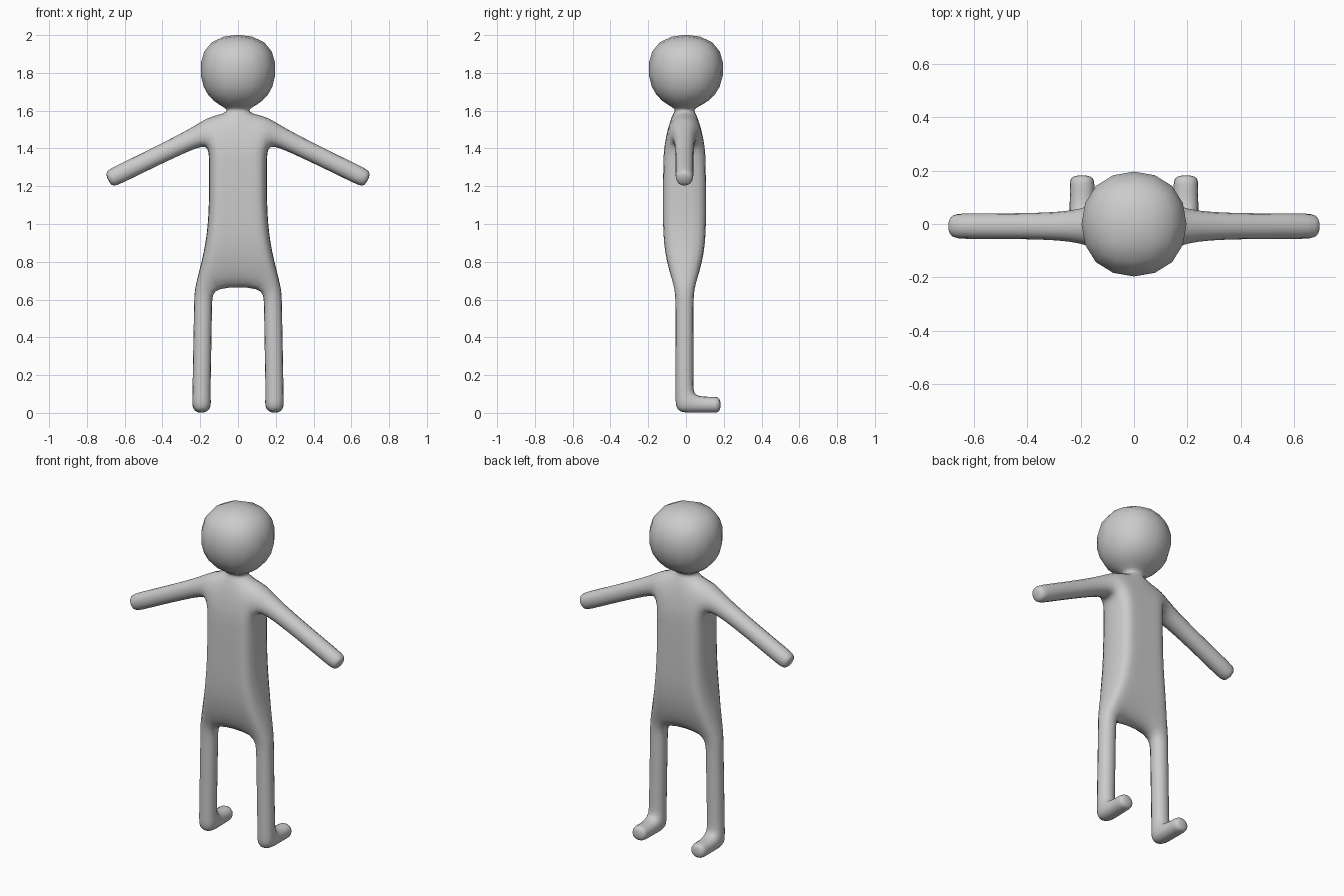
import bpy, bmesh

if "Cube" in bpy.data.objects:
    bpy.data.objects.remove(bpy.data.objects["Cube"])

YC = -0.008  # body sits slightly ahead of the feet and head centre
bm = bmesh.new()


def ring(points):
    return [bm.verts.new(p) for p in points]


def bridge(a, b, skip=()):
    """Join two loops with quads, leaving chosen sides open."""
    n = len(a)
    for i in range(n):
        if i not in skip:
            j = (i + 1) % n
            bm.faces.new((a[i], a[j], b[j], b[i]))


def square(cx, cy, z, hx, hy, s=1):
    """Four points: inner front, outer front, outer back, inner back."""
    return ring([(s * (cx - hx), cy - hy, z), (s * (cx + hx), cy - hy, z),
                 (s * (cx + hx), cy + hy, z), (s * (cx - hx), cy + hy, z)])


# Torso: z, half width, half width of middle column, half depth
sections = [(1.575, 0.16, 0.07, 0.07), (1.41, 0.157, 0.07, 0.11),
            (1.32, 0.157, 0.07, 0.112), (1.05, 0.155, 0.075, 0.115),
            (0.85, 0.18, 0.10, 0.11), (0.66, 0.235, 0.135, 0.055)]
torso = []
for z, c, b, d in sections:
    torso.append(ring([(x, YC - d, z) for x in (-c, -b, b, c)] +
                      [(x, YC + d, z) for x in (c, b, -b, -c)]))
for k in range(len(torso) - 1):
    bridge(torso[k], torso[k + 1], skip=(3, 7) if k == 0 else ())
top, under, bottom = torso[0], torso[1], torso[-1]
for i in (1, 2, 5, 6):
    top[i].co.z += 0.015
for loop, ids in ((top, (2, 3, 4, 5)), (top, (0, 1, 6, 7)), (bottom, (1, 2, 5, 6))):
    bm.faces.new([loop[i] for i in ids])

# Neck and head
prev = [top[i] for i in (1, 2, 5, 6)]
for z, hx, hy, cy in ((1.61, 0.05, 0.035, YC), (1.68, 0.228, 0.228, 0), (2.03, 0.228, 0.228, 0)):
    cur = square(0, cy, z, hx, hy)
    bridge(prev, cur)
    prev = cur
bm.faces.new(prev)

for s, arm_ids, leg_ids in ((1, (3, 4), (2, 3, 4, 5)), (-1, (0, 7), (1, 0, 7, 6))):
    # Arm sloping down and outwards
    i, j = arm_ids
    prev = [top[i], top[j], under[j], under[i]]
    h, nx, nz = 0.052, 0.436, 0.90
    for x, z in ((0.235, 1.455), (0.645, 1.255), (0.692, 1.232)):
        up = (s * (x + nx * h), z + nz * h)
        dn = (s * (x - nx * h), z - nz * h)
        cur = ring([(up[0], YC - h, up[1]), (up[0], YC + h, up[1]),
                    (dn[0], YC + h, dn[1]), (dn[0], YC - h, dn[1])])
        bridge(prev, cur)
        prev = cur
    bm.faces.new(prev)

    # Leg, with the back of the ankle left open for the foot
    prev = [bottom[k] for k in leg_ids]
    for z, cx in ((0.60, 0.184), (0.14, 0.193), (0.089, 0.193), (-0.003, 0.193)):
        cur = square(cx, YC, z, 0.052, 0.051, s)
        bridge(prev, cur, skip=(2,) if z < 0 else ())
        ankle, prev = prev, cur
    bm.faces.new(prev)

    # Foot
    prev = [ankle[2], ankle[3], prev[3], prev[2]]
    for y in (0.145, 0.186):
        xo, xi = s * 0.245, s * 0.145
        cur = ring([(xo, y, 0.089), (xi, y, 0.089), (xi, y, -0.003), (xo, y, -0.003)])
        bridge(prev, cur)
        prev = cur
    bm.faces.new(prev)

bmesh.ops.recalc_face_normals(bm, faces=bm.faces)
mesh = bpy.data.meshes.new("figure_body")
bm.to_mesh(mesh)
bm.free()
body = bpy.data.objects.new("figure_body", mesh)
bpy.context.collection.objects.link(body)

# Smooth rounded skin
for p in mesh.polygons:
    p.use_smooth = True
sub = body.modifiers.new("rounding", 'SUBSURF')
sub.levels = sub.render_levels = 2

grey = bpy.data.materials.new("plain grey")
grey.diffuse_color = (0.6, 0.6, 0.6, 1)
grey.use_nodes = True
grey.node_tree.nodes["Principled BSDF"].inputs["Base Color"].default_value = grey.diffuse_color
mesh.materials.append(grey)
